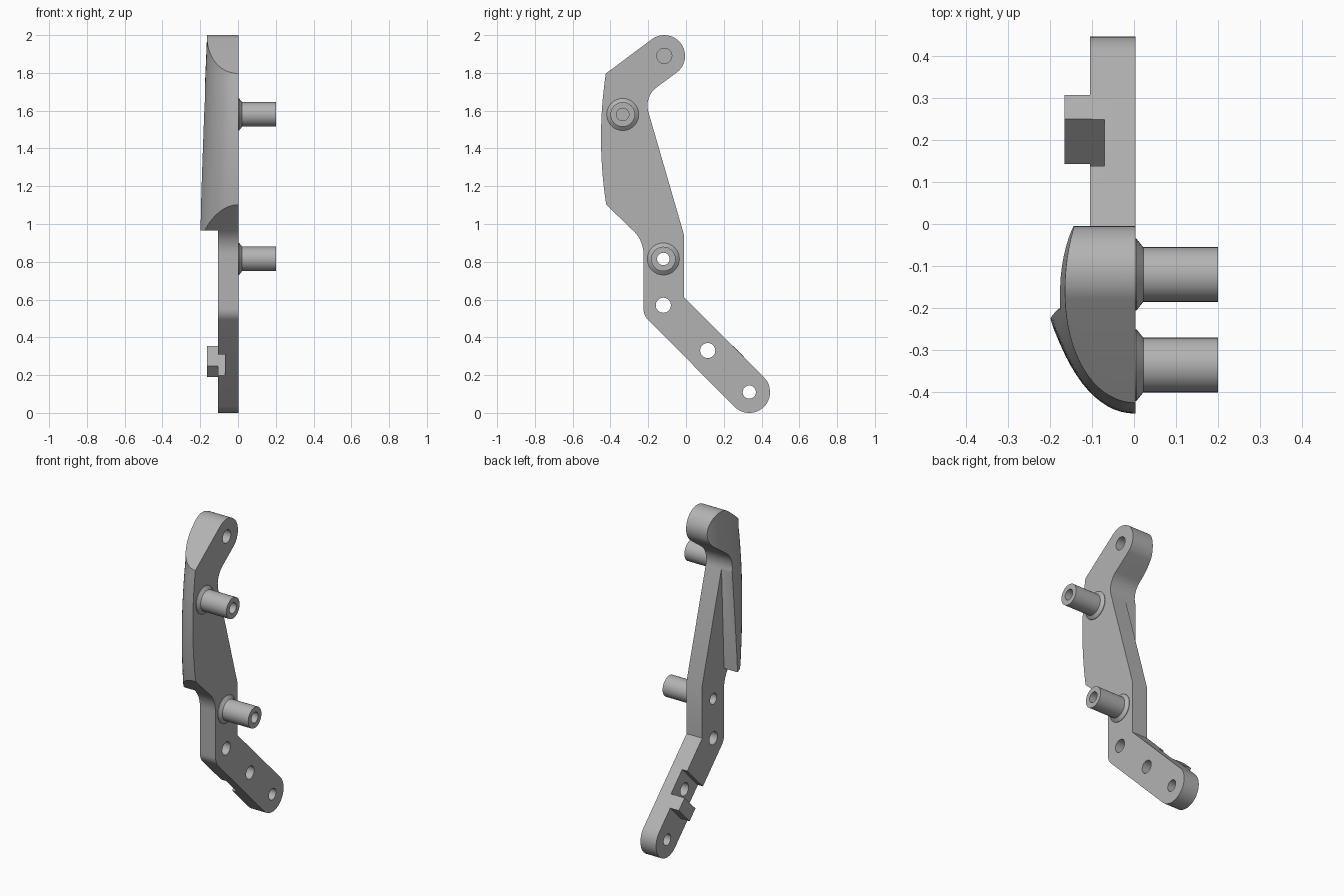
import bpy, bmesh
from math import radians, sin, cos, pi

if "Cube" in bpy.data.objects:
    bpy.data.objects.remove(bpy.data.objects["Cube"])

grey = bpy.data.materials.new("plain grey")
grey.use_nodes = True
colour = (0.45, 0.45, 0.45, 1)
grey.diffuse_color = colour
grey.node_tree.nodes["Principled BSDF"].inputs["Base Color"].default_value = colour


def loft(name, rings, caps=True, closed=True):
    """Skin a list of equal-length point rings."""
    bm = bmesh.new()
    rows = [[bm.verts.new(p) for p in ring] for ring in rings]
    n = len(rows[0])
    for a, b in zip(rows, rows[1:]):
        for i in range(n):
            j = (i + 1) % n
            bm.faces.new((a[i], a[j], b[j], b[i]))
    if caps:
        bm.faces.new(rows[0])
        bm.faces.new(rows[-1])
    bmesh.ops.recalc_face_normals(bm, faces=bm.faces)
    mesh = bpy.data.meshes.new(name)
    bm.to_mesh(mesh)
    bm.free()
    obj = bpy.data.objects.new(name, mesh)
    bpy.context.collection.objects.link(obj)
    mesh.materials.append(grey)
    return obj


def prism(name, profile, x0, x1):
    return loft(name, [[(x, y, z) for y, z in profile] for x in (x0, x1)])


def arc(cy, cz, r, start, end, n):
    angles = [radians(start + (end - start) * i / n) for i in range(n + 1)]
    return [(cy + r * cos(a), cz + r * sin(a)) for a in angles]


def circle(cy, cz, r, n=32):
    return arc(cy, cz, r, 0, 360, n)[:-1]


def smooth(obj):
    bpy.ops.object.select_all(action="DESELECT")
    obj.select_set(True)
    bpy.context.view_layer.objects.active = obj
    bpy.ops.object.shade_smooth_by_angle(angle=radians(25))


def cut(obj, cutter):
    cutter.hide_render = True
    mod = obj.modifiers.new("cut", "BOOLEAN")
    mod.operation = "DIFFERENCE"
    mod.solver = "EXACT"
    mod.object = cutter
    bpy.context.view_layer.objects.active = obj
    bpy.ops.object.modifier_apply(modifier=mod.name)
    bpy.data.objects.remove(cutter)


# Lever body: side outline, overlong at the front where it is trimmed later
outline = arc(-0.115, 1.89, 0.11, 126, -53, 24)
outline += arc(-0.084, 1.627, 0.12, 126, 196, 12)
outline += [(-0.01, 0.94), (-0.01, 0.611)]
outline += arc(0.335, 0.11, 0.11, 45, -135, 24)
outline += arc(-0.145, 0.55, 0.08, 225, 180, 6)
outline += arc(-0.395, 0.84, 0.17, 0, 46, 10)
outline += [(-0.55, 1.225), (-0.55, 1.703)]
body = prism("lever_body", outline, -0.25, 0.003)

# Thin the plate everywhere except under the rounded front cover
relief = [(-0.2, 1.6), (-0.225, 0.965), (-0.6, 0.965), (-0.6, -0.1), (0.6, -0.1), (0.6, 1.6)]
cut(body, prism("plate_relief", relief, -0.4, -0.105))

# Rounded, slightly bowed and tapering front cover
rings = []
for k in range(25):
    z = 0.9 + 1.2 * k / 24
    bow = 1 - ((min(z, 1.8) - 1.457) / 0.337) ** 2
    front = -0.425 - 0.025 * bow
    width = 0.208 - 0.043 * (z - 0.97)
    depth = -0.15 - front
    ring = [(0.1, front, z)]
    for i in range(29):
        a = radians(5 * i)
        ring.append((-width * sin(a), -0.15 - depth * cos(a), z))
    ring += [(-0.5, ring[-1][1], z), (-0.5, -0.7, z), (0.1, -0.7, z)]
    rings.append(ring)
cut(body, loft("cover_trim", rings))


def along_arm(u0, u1, v0, v1):
    """Rectangle aligned with the sloping lower arm: u = y - z, v = y + z."""
    return [((v + u) / 2, (v - u) / 2) for u, v in ((u0, v0), (u1, v0), (u1, v1), (u0, v1))]


# Cross slot and its stop lug on the lower arm
cut(body, prism("slot", along_arm(-0.325, -0.105, 0.1, 0.8), -0.3, -0.07))
lug = prism("stop_lug", along_arm(-0.105, 0.01, 0.39, 0.603), -0.165, -0.1)

# Holes: through the arm, and blind in the top boss
for y, z, r, x in ((-0.12, 0.57, 0.04, -0.3), (0.115, 0.33, 0.04, -0.3),
                   (0.335, 0.11, 0.035, -0.3), (-0.12, 0.815, 0.033, -0.3),
                   (-0.115, 1.89, 0.04, -0.09)):
    cut(body, prism("hole", circle(y, z, r), x, 0.1))
smooth(body)

# Hollow pivot pegs with flared feet
for name, y, z in (("upper_peg", -0.335, 1.58), ("lower_peg", -0.12, 0.815)):
    steps = ((0, 0.085), (0.006, 0.085), (0.022, 0.065), (0.2, 0.065), (0.2, 0.033), (0, 0.033))
    peg = loft(name, [[(x, py, pz) for py, pz in circle(y, z, r)] for x, r in steps], caps=False)
    smooth(peg)
